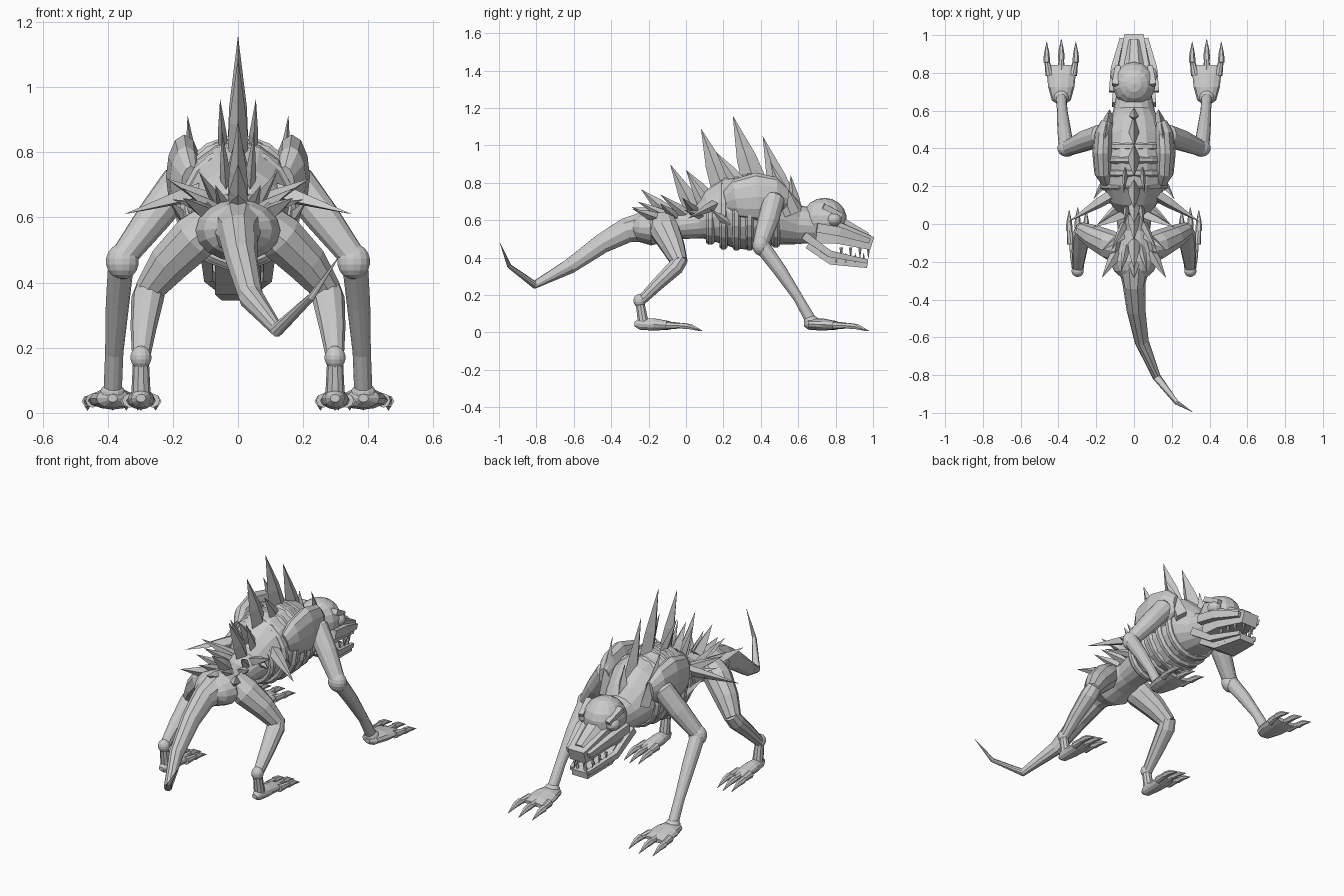
import bpy, bmesh, math
from mathutils import Vector, Matrix


def loft(name, rings, sides=12, rot=0.0):
    """Skin elliptical rings (x, y, z, width radius, height radius) along a path."""
    bm = bmesh.new()
    pts = [Vector(r[:3]) for r in rings]
    rows = []
    for i, r in enumerate(rings):
        d = (pts[min(i + 1, len(pts) - 1)] - pts[max(i - 1, 0)]).normalized()
        ref = Vector((1, 0, 0)) if abs(d.x) < 0.93 else Vector((0, 1, 0))
        u = (ref - d * ref.dot(d)).normalized()
        v = d.cross(u)
        row = []
        for k in range(sides):
            a = rot + 2 * math.pi * k / sides
            row.append(bm.verts.new(pts[i] + u * math.cos(a) * r[3] + v * math.sin(a) * r[-1]))
        rows.append(row)
    for a, b in zip(rows, rows[1:]):
        for k in range(sides):
            j = (k + 1) % sides
            bm.faces.new((a[k], a[j], b[j], b[k]))
    bm.faces.new(rows[0])
    bm.faces.new(rows[-1])
    bmesh.ops.remove_doubles(bm, verts=bm.verts, dist=0.0003)
    return finish(name, bm)


def ball(name, c, r, tilt=0.0):
    bm = bmesh.new()
    m = Matrix.Translation(c) @ Matrix.Rotation(tilt, 4, 'X') @ Matrix.Diagonal((*r, 1))
    bmesh.ops.create_uvsphere(bm, u_segments=14, v_segments=9, radius=1, matrix=m)
    return finish(name, bm)


def finish(name, bm):
    bmesh.ops.recalc_face_normals(bm, faces=bm.faces)
    me = bpy.data.meshes.new(name)
    bm.to_mesh(me)
    bm.free()
    ob = bpy.data.objects.new(name, me)
    bpy.context.collection.objects.link(ob)
    return ob


def spike(name, base, tip, wx, wl):
    """Four-sided blade, widest a third of the way up."""
    b, t = Vector(base), Vector(tip)
    m = b.lerp(t, 0.35)
    return loft(name, [(*b, wx, wl), (*m, wx * 0.85, wl * 0.8), (*t, 0, 0)], 4)


BOX = dict(sides=4, rot=math.pi / 4)

# torso: (y, bottom, top, half width)
prof = [(0.70, 0.48, 0.66, 0.09), (0.60, 0.47, 0.68, 0.11), (0.53, 0.46, 0.74, 0.14), (0.45, 0.45, 0.82, 0.17),
        (0.35, 0.44, 0.85, 0.185), (0.23, 0.45, 0.83, 0.175), (0.14, 0.47, 0.76, 0.14), (0.07, 0.50, 0.68, 0.10),
        (-0.03, 0.50, 0.65, 0.085), (-0.11, 0.49, 0.65, 0.10), (-0.19, 0.465, 0.655, 0.13),
        (-0.25, 0.485, 0.64, 0.105), (-0.29, 0.52, 0.61, 0.06)]
loft("torso", [(0, y, (a + b) / 2, w, (b - a) / 2) for y, a, b, w in prof], 16)

# ribs
for i, (y, zc, rx, rz) in enumerate([(0.13, 0.61, 0.14, 0.14), (0.20, 0.63, 0.172, 0.185),
                                     (0.27, 0.64, 0.187, 0.20), (0.34, 0.645, 0.192, 0.205),
                                     (0.41, 0.64, 0.185, 0.195), (0.48, 0.62, 0.165, 0.165)]):
    loft(f"rib_{i}", [(0, y - 0.022, zc, rx * 0.95, rz * 0.95), (0, y - 0.01, zc, rx * 1.03, rz * 1.02),
                      (0, y + 0.01, zc, rx * 1.03, rz * 1.02), (0, y + 0.022, zc, rx * 0.95, rz * 0.95)], 18)

# tail
loft("tail", [(0, -0.22, 0.565, 0.085, 0.085), (0, -0.32, 0.545, 0.06, 0.07), (0.01, -0.45, 0.475, 0.05, 0.055),
              (0.04, -0.62, 0.355, 0.038, 0.042), (0.12, -0.81, 0.255, 0.022, 0.022),
              (0.225, -0.945, 0.355, 0.012, 0.012), (0.31, -0.995, 0.48, 0.001, 0.001)], 10)

# skull, muzzle and jaw
ball("cranium", (0, 0.74, 0.605), (0.115, 0.12, 0.115))
loft("muzzle", [(0, 0.70, 0.545, 0.13, 0.10), (0, 0.82, 0.53, 0.115, 0.08), (0, 0.995, 0.475, 0.072, 0.05)], **BOX)
loft("nose_bridge", [(0, 0.78, 0.615, 0.06, 0.035), (0, 0.97, 0.515, 0.035, 0.022)], 6)
loft("lower_jaw", [(0, 0.66, 0.48, 0.10, 0.05), (0, 0.78, 0.39, 0.10, 0.04), (0, 0.97, 0.362, 0.07, 0.025)], **BOX)
ball("nose", (0, 0.97, 0.495), (0.05, 0.03, 0.03))
for s, side in ((1, "right"), (-1, "left")):
    ball(f"eye_{side}", (s * 0.085, 0.79, 0.605), (0.04, 0.042, 0.035))
    loft(f"brow_{side}", [(s * 0.10, 0.735, 0.675, 0.025, 0.022), (s * 0.085, 0.835, 0.625, 0.02, 0.016)], **BOX)
    loft(f"cheek_{side}", [(s * 0.115, 0.70, 0.56, 0.025, 0.035), (s * 0.105, 0.82, 0.54, 0.025, 0.035),
                           (s * 0.065, 0.98, 0.49, 0.015, 0.02)], **BOX)
    loft(f"jaw_bar_{side}", [(s * 0.10, 0.63, 0.52, 0.025, 0.03), (s * 0.09, 0.77, 0.42, 0.02, 0.025),
                             (s * 0.05, 0.97, 0.38, 0.014, 0.016)], **BOX)
    for i, (x, y) in enumerate([(0.07, 0.83), (0.062, 0.88), (0.054, 0.93), (0.03, 0.975)]):
        loft(f"upper_tooth_{side}_{i}", [(s * x, y, 0.455, 0.01), (s * x, y, 0.395, 0.001)], 5)
        loft(f"lower_tooth_{side}_{i}", [(s * x * 0.9, y - 0.025, 0.375, 0.01),
                                         (s * x * 0.9, y - 0.025, 0.425, 0.001)], 5)


def foot(name, s, x, y, w, l):
    """Flat paw with three clawed toes; y is the heel."""
    loft(name, [(s * x, y, 0.045, 0.015, 0.012), (s * x, y + l * 0.12, 0.045, w * 0.65, 0.03),
                (s * x, y + l * 0.45, 0.043, w * 0.9, 0.033), (s * x, y + l * 0.8, 0.038, w, 0.024),
                (s * x, y + l, 0.035, w * 0.85, 0.012)], 12)
    for i, k in enumerate((-1, 0, 1)):
        cx, cy = s * x + k * w, y + l + (0.015 if k == 0 else 0)
        loft(f"{name}_toe_{i}", [(s * x + k * w * 0.8, y + l * 0.75, 0.038, 0.022), (cx, cy + 0.03, 0.036, 0.013)], 8)
        loft(f"{name}_claw_{i}", [(cx, cy + 0.015, 0.036, 0.018), (cx, cy + 0.06, 0.032, 0.015),
                                  (cx, cy + 0.125, 0.008, 0.001)], 6)


# limbs
for s, side in ((1, "right"), (-1, "left")):
    loft(f"shoulder_{side}", [(s * 0.145, 0.22, 0.70, 0.03, 0.06), (s * 0.16, 0.27, 0.715, 0.05, 0.105),
                              (s * 0.165, 0.38, 0.725, 0.056, 0.13), (s * 0.16, 0.48, 0.725, 0.05, 0.105),
                              (s * 0.145, 0.54, 0.72, 0.03, 0.05)], 12)
    loft(f"upper_arm_{side}", [(s * 0.155, 0.47, 0.745, 0.03, 0.03), (s * 0.175, 0.47, 0.71, 0.06, 0.058),
                               (s * 0.26, 0.44, 0.60, 0.054, 0.056), (s * 0.355, 0.40, 0.475, 0.04, 0.042)], 12)
    ball(f"elbow_{side}", (s * 0.355, 0.40, 0.465), (0.052, 0.045, 0.055))
    loft(f"forearm_{side}", [(s * 0.358, 0.40, 0.47, 0.04, 0.042), (s * 0.37, 0.50, 0.335, 0.036, 0.036),
                             (s * 0.38, 0.60, 0.185, 0.028, 0.026), (s * 0.385, 0.67, 0.06, 0.028, 0.03)], 12)
    ball(f"wrist_{side}", (s * 0.385, 0.67, 0.06), (0.04, 0.04, 0.032))
    foot(f"front_foot_{side}", s, 0.385, 0.63, 0.077, 0.21)

    loft(f"thigh_{side}", [(s * 0.06, -0.13, 0.60, 0.06, 0.07), (s * 0.13, -0.11, 0.54, 0.075, 0.08),
                           (s * 0.21, -0.07, 0.46, 0.066, 0.065), (s * 0.275, -0.035, 0.375, 0.045, 0.045)], 10)
    loft(f"shin_{side}", [(s * 0.265, -0.025, 0.395, 0.045, 0.04), (s * 0.278, -0.055, 0.35, 0.05, 0.045),
                          (s * 0.29, -0.15, 0.26, 0.04, 0.036), (s * 0.298, -0.245, 0.165, 0.027, 0.027)], 10)
    ball(f"ankle_{side}", (s * 0.298, -0.248, 0.17), (0.033, 0.033, 0.036))
    loft(f"hock_{side}", [(s * 0.298, -0.248, 0.17, 0.024), (s * 0.298, -0.228, 0.05, 0.03)], 10)
    foot(f"back_foot_{side}", s, 0.298, -0.275, 0.045, 0.225)

# dorsal blades: base y, base z, tip y, tip z, half length
for i, (y, z, ty, tz, w) in enumerate([(0.52, 0.71, 0.41, 1.05, 0.065), (0.36, 0.82, 0.25, 1.16, 0.065),
                                       (0.19, 0.79, 0.08, 1.09, 0.06), (0.04, 0.66, -0.085, 0.90, 0.05),
                                       (-0.10, 0.64, -0.24, 0.765, 0.04), (-0.18, 0.63, -0.29, 0.67, 0.03),
                                       (0.58, 0.66, 0.56, 0.84, 0.04), (0.11, 0.72, 0.0, 0.87, 0.04)]):
    spike(f"dorsal_blade_{i}", (0, y, z), (0, ty, tz), 0.032, w)

# paired spikes: base, tip, half width, half length
pairs = [((0.045, 0.28, 0.80), (0.055, 0.16, 0.965), 0.016, 0.04),
         ((0.035, 0.10, 0.68), (0.05, 0.0, 0.87), 0.018, 0.035),
         ((0.13, 0.56, 0.63), (0.155, 0.45, 0.915), 0.03, 0.05),
         ((0.09, 0.17, 0.69), (0.35, 0.01, 0.61), 0.035, 0.03),
         ((0.06, 0.05, 0.64), (0.22, -0.02, 0.72), 0.03, 0.03),
         ((0.15, 0.23, 0.58), (0.215, 0.13, 0.66), 0.02, 0.025),
         ((0.07, 0.10, 0.62), (0.20, -0.01, 0.655), 0.025, 0.025),
         ((0.05, 0.0, 0.63), (0.12, -0.14, 0.74), 0.022, 0.03),
         ((0.09, -0.15, 0.61), (0.17, -0.285, 0.66), 0.03, 0.03),
         ((0.06, -0.06, 0.62), (0.17, -0.14, 0.69), 0.025, 0.028),
         ((0.04, -0.12, 0.63), (0.07, -0.26, 0.70), 0.02, 0.025)]
for i, (b, t, wx, wl) in enumerate(pairs):
    for s, side in ((1, "right"), (-1, "left")):
        spike(f"side_spike_{side}_{i}", (s * b[0], b[1], b[2]), (s * t[0], t[1], t[2]), wx, wl)
